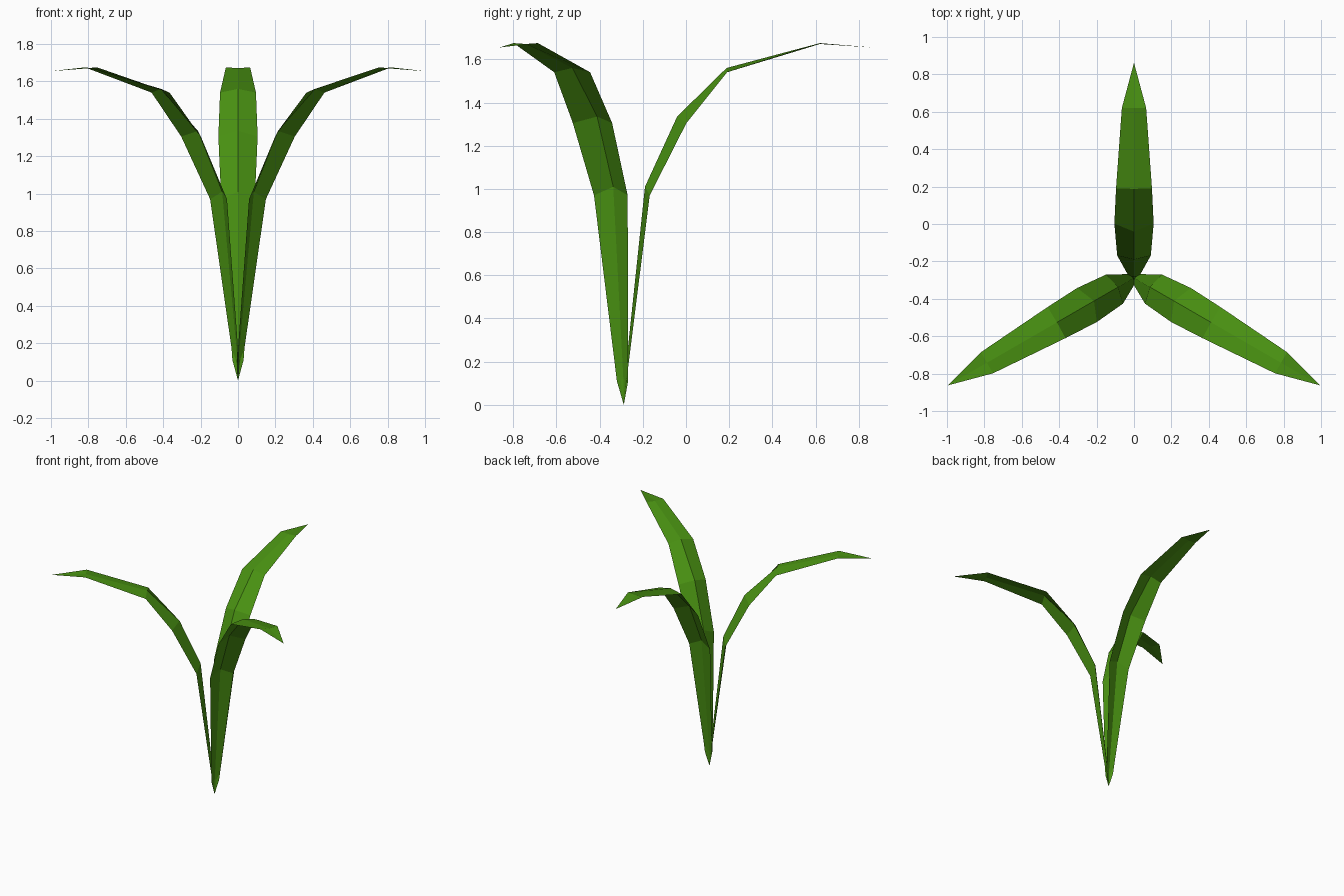
import bpy, math
from mathutils import Matrix

if "Cube" in bpy.data.objects:
    bpy.data.objects.remove(bpy.data.objects["Cube"])

leaf_green = bpy.data.materials.new("leaf green")
leaf_green.diffuse_color = (0.068, 0.29, 0.006, 1)
leaf_green.use_nodes = True
leaf_green.node_tree.nodes["Principled BSDF"].inputs["Base Color"].default_value = leaf_green.diffuse_color

# Leaf rows: half width, edge (reach, height), midrib (reach, height)
ROWS = [
    (0.030, 0.012, 0.11, 0.004, 0.12),
    (0.090, 0.120, 0.97, 0.098, 1.01),
    (0.105, 0.290, 1.305, 0.247, 1.335),
    (0.096, 0.478, 1.54, 0.476, 1.56),
    (0.065, 0.908, 1.675, 0.908, 1.671),
]
TIP = (0, 1.15, 1.655)
ROOT_Y = -0.288


def make_leaf(name, angle):
    """Folded strip running from a pointed root to a pointed tip along +y."""
    verts, faces = [(0, 0, 0)], []
    for w, er, ez, mr, mz in ROWS:
        verts += [(-w, er, ez), (0, mr, mz), (w, er, ez)]
    verts.append(TIP)
    tip = len(verts) - 1
    for side in (0, 1):
        faces.append((0, 2 + side, 1 + side))
        for row in range(len(ROWS) - 1):
            a = 1 + row * 3 + side
            faces.append((a, a + 1, a + 4, a + 3))
        a = tip - 3 + side
        faces.append((a, a + 1, tip))
    mesh = bpy.data.meshes.new(name)
    mesh.from_pydata(verts, [], faces)
    # first triangles share the winding of the strip
    mesh.polygons[0].flip()
    mesh.polygons[len(ROWS) + 1].flip()
    mesh.transform(Matrix.Translation((0, ROOT_Y, 0)) @ Matrix.Rotation(angle, 4, 'Z'))
    mesh.materials.append(leaf_green)
    mesh.update()
    obj = bpy.data.objects.new(name, mesh)
    bpy.context.collection.objects.link(obj)


# Three leaves spread evenly round the root
for i, name in enumerate(("back_leaf", "left_leaf", "right_leaf")):
    make_leaf(name, math.radians(120 * i))
